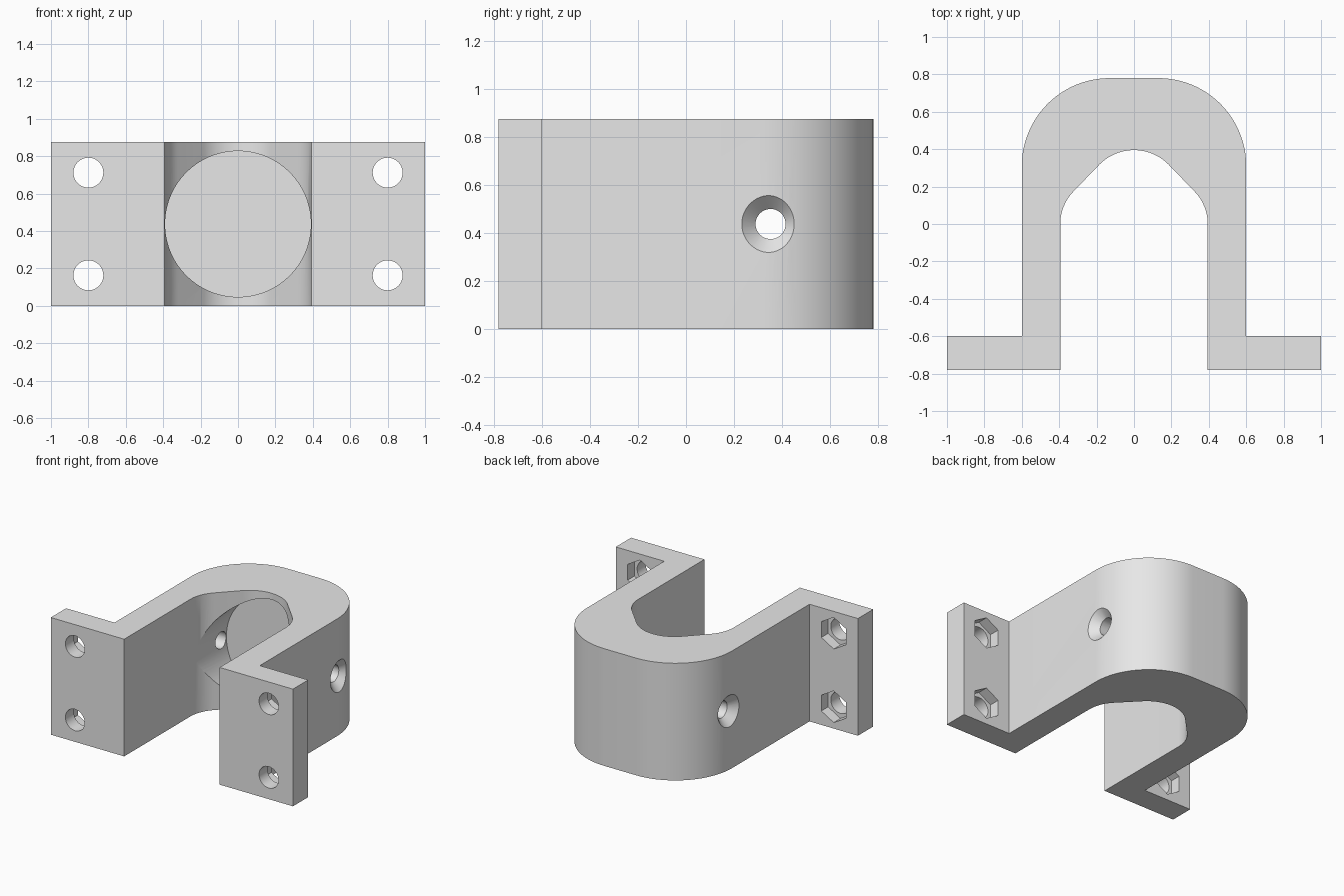
import bpy, bmesh
from math import sin, cos, pi, radians
from mathutils import Matrix, Vector

cube = bpy.data.objects.get("Cube")
if cube:
    bpy.data.objects.remove(cube, do_unlink=True)

HEIGHT = 0.875
MID = HEIGHT / 2
FRONT, FLANGE_BACK = -0.78, -0.6

grey = bpy.data.materials.new("light grey")
grey.use_nodes = True
grey.diffuse_color = (0.8, 0.8, 0.8, 1)
grey.node_tree.nodes["Principled BSDF"].inputs["Base Color"].default_value = (0.8, 0.8, 0.8, 1)


def arc(cx, cy, r, start, end, steps):
    angles = [radians(start + (end - start) * i / steps) for i in range(steps + 1)]
    return [(cx + r * cos(a), cy + r * sin(a)) for a in angles]


def add_object(name, bm):
    bmesh.ops.recalc_face_normals(bm, faces=bm.faces)
    mesh = bpy.data.meshes.new(name)
    bm.to_mesh(mesh)
    bm.free()
    obj = bpy.data.objects.new(name, mesh)
    bpy.context.collection.objects.link(obj)
    return obj


def cutter(name, start, end, r1, r2, sides, turn=0):
    """Cylinder, cone or prism running from start to end."""
    start, end = Vector(start), Vector(end)
    axis = end - start
    bm = bmesh.new()
    place = (Matrix.Translation((start + end) / 2)
             @ axis.to_track_quat('Z', 'Y').to_matrix().to_4x4()
             @ Matrix.Rotation(turn, 4, 'Z'))
    bmesh.ops.create_cone(bm, cap_ends=True, segments=sides, radius1=r1, radius2=r2,
                          depth=axis.length, matrix=place)
    obj = add_object(name, bm)
    obj.hide_render = True
    return obj


# Clamp body: half outline, mirrored and extruded upwards
outer = [(0.394, FRONT), (1, FRONT), (1, FLANGE_BACK), (0.6, FLANGE_BACK)]
outer += arc(0.13, 0.31, 0.47, 0, 90, 24)
inner = arc(0, 0.135, 0.26, 90, 45, 12) + arc(0.144, 0, 0.25, 45, 0, 12)
outline = (outer + [(-x, y) for x, y in reversed(outer)]
           + [(-x, y) for x, y in reversed(inner)] + inner[1:])

bm = bmesh.new()
base = bm.faces.new([bm.verts.new((x, y, 0)) for x, y in outline])
lift = bmesh.ops.extrude_face_region(bm, geom=[base])
bmesh.ops.translate(bm, vec=(0, 0, HEIGHT),
                    verts=[v for v in lift["geom"] if isinstance(v, bmesh.types.BMVert)])
body = add_object("clamp_bracket", bm)

# Round seat bored into the back of the slot, and the cross hole
cutters = [
    cutter("seat_bore", (0, -0.1, MID), (0, 0.42, MID), 0.39, 0.39, 96),
    cutter("cross_hole", (-0.8, 0.352, MID), (0.8, 0.352, MID), 0.0625, 0.0625, 40),
]
for side in (-1, 1):
    # Countersink on the outer wall
    cutters.append(cutter("countersink", (side * 0.52, 0.352, MID),
                          (side * 0.66, 0.352, MID), 0.04, 0.18, 48))
    # Bolt holes with hexagonal nut pockets at the rear of the flange
    for z in (0.163, 0.712):
        x = side * 0.8
        cutters.append(cutter("bolt_hole", (x, -0.9, z), (x, -0.5, z), 0.08, 0.08, 40))
        cutters.append(cutter("nut_pocket", (x, -0.68, z), (x, -0.5, z), 0.118, 0.118, 6))

# Nut pockets keep two flats upright
for tool in cutters:
    if tool.name.startswith("nut_pocket"):
        corners = [v.co for v in tool.data.vertices]
        centre = sum(corners, Vector()) / len(corners)
        top = max(c.z for c in corners) - centre.z
        if top < 0.11:
            tool.data.transform(Matrix.Translation(centre) @ Matrix.Rotation(pi / 6, 4, 'Y')
                                @ Matrix.Translation(-centre))

bpy.context.view_layer.objects.active = body
for tool in cutters:
    cut = body.modifiers.new(tool.name, 'BOOLEAN')
    cut.operation = 'DIFFERENCE'
    cut.solver = 'EXACT'
    cut.object = tool
    bpy.ops.object.modifier_apply(modifier=cut.name)
    bpy.data.objects.remove(tool, do_unlink=True)

body.data.materials.clear()
body.data.materials.append(grey)

bpy.ops.object.select_all(action='DESELECT')
body.select_set(True)
bpy.ops.object.shade_smooth_by_angle(angle=radians(25))
